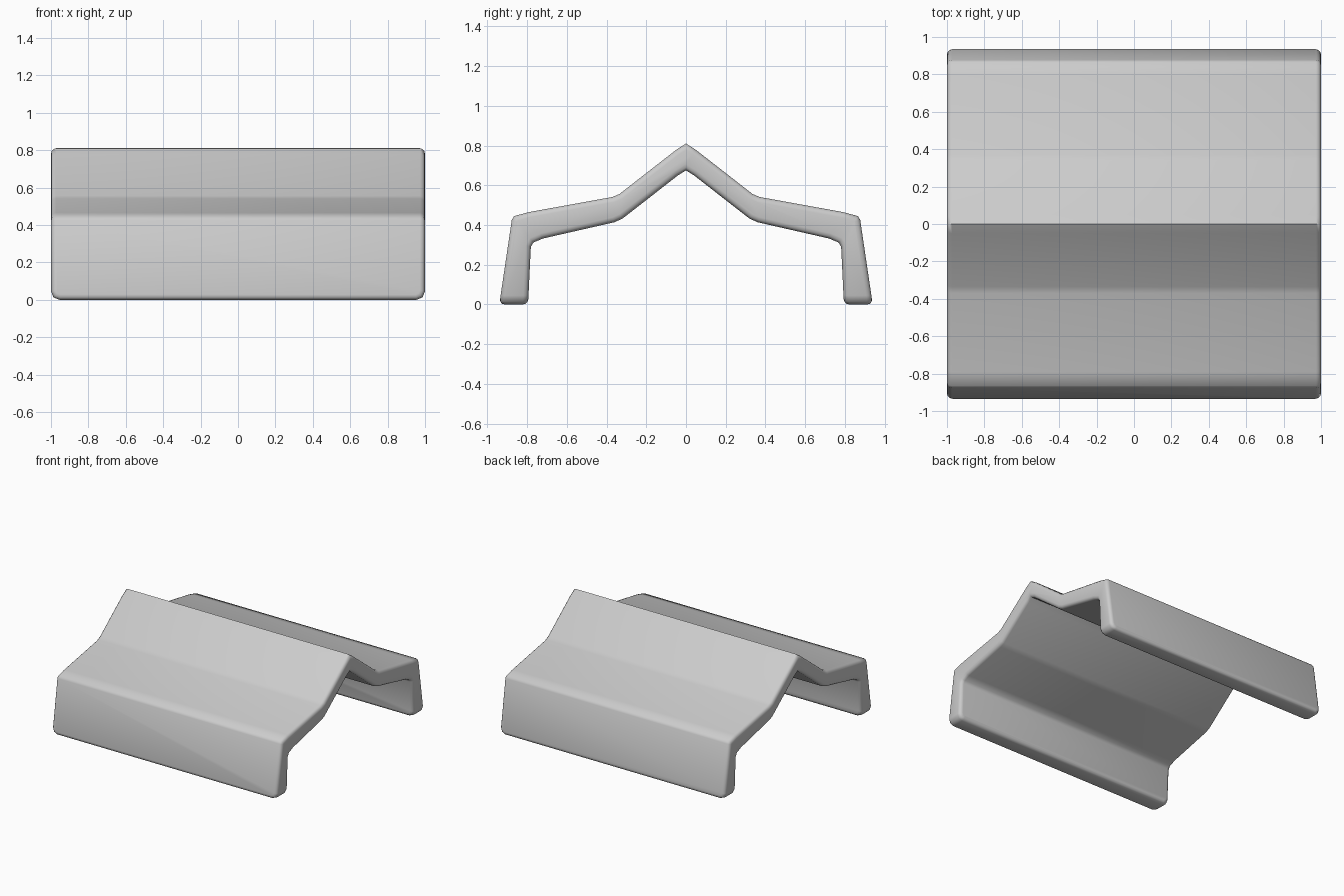
import bpy, bmesh, math

if "Cube" in bpy.data.objects:
    bpy.data.objects.remove(bpy.data.objects["Cube"])

# Half cross-section (y, z): outer skin from ridge to foot, then inner skin back to ridge
outer = [(0, 0.81), (0.05, 0.778), (0.335, 0.556), (0.37, 0.541), (0.79, 0.465),
         (0.865, 0.445), (0.877, 0.425), (0.94, 0.0)]
inner = [(0.795, 0.0), (0.781, 0.29), (0.768, 0.312), (0.72, 0.332),
         (0.36, 0.414), (0.32, 0.432), (0.04, 0.65), (0, 0.675)]
half = outer + inner
mirrored = [(-y, z) for y, z in half[::-1] if y > 0]
profile = half + mirrored

# Bent roof shell: sweep the closed profile along x
bm = bmesh.new()
cap = bm.faces.new([bm.verts.new((-1, y, z)) for y, z in profile])
swept = bmesh.ops.extrude_face_region(bm, geom=[cap])
for v in swept["geom"]:
    if isinstance(v, bmesh.types.BMVert):
        v.co.x = 1
bmesh.ops.recalc_face_normals(bm, faces=bm.faces)

# Cut the lower corners of the legs
corners = [e for e in bm.edges
           if all(abs(v.co.z) < 1e-5 for v in e.verts)
           and abs(e.verts[0].co.x - e.verts[1].co.x) < 1e-5]
bmesh.ops.bevel(bm, geom=corners, offset=0.045, offset_type='OFFSET',
                segments=2, profile=0.5, affect='EDGES')

# Soften the end rims and foot edges
rims = [e for e in bm.edges if e.is_manifold and e.calc_face_angle() > math.radians(76)]
bmesh.ops.bevel(bm, geom=rims, offset=0.027, offset_type='OFFSET',
                segments=3, profile=0.5, affect='EDGES', clamp_overlap=True)
bmesh.ops.recalc_face_normals(bm, faces=bm.faces)

mesh = bpy.data.meshes.new("roof_shell")
bm.to_mesh(mesh)
bm.free()
shell = bpy.data.objects.new("roof_shell", mesh)
bpy.context.collection.objects.link(shell)
bpy.context.view_layer.objects.active = shell
shell.select_set(True)
bpy.ops.object.shade_smooth_by_angle(angle=math.radians(50))
